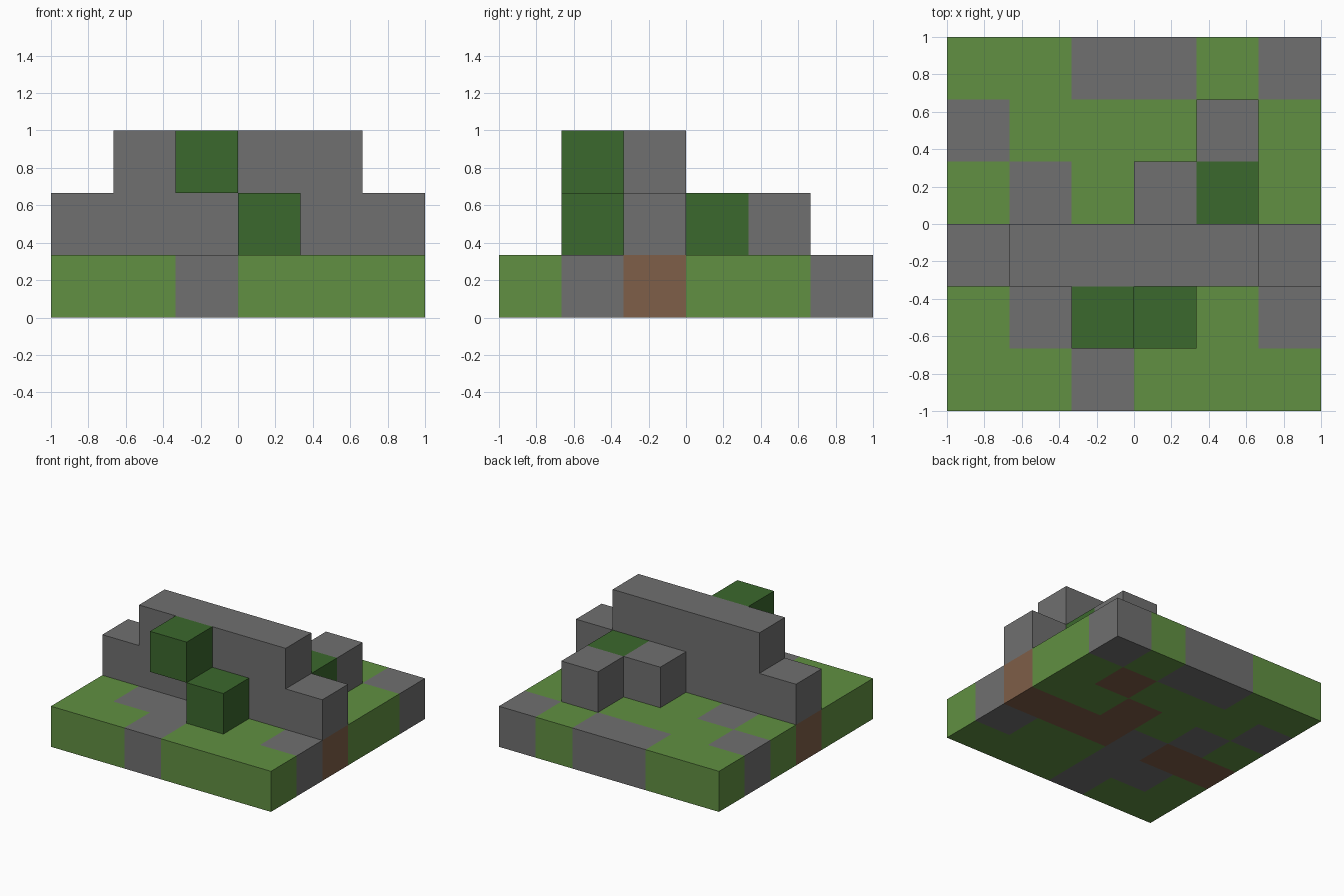
import bpy
import bmesh
from mathutils import Vector

cube = bpy.data.objects.get("Cube")
if cube:
    bpy.data.objects.remove(cube, do_unlink=True)

SIZE = 2 / 6  # edge length of one block


def make_material(name, rgb):
    mat = bpy.data.materials.new(name)
    mat.use_nodes = True
    mat.diffuse_color = (*rgb, 1)
    bsdf = next(n for n in mat.node_tree.nodes if n.type == "BSDF_PRINCIPLED")
    bsdf.inputs["Base Color"].default_value = (*rgb, 1)
    return mat


MATERIALS = {
    "G": make_material("grass green", (0.119, 0.279, 0.054)),
    "S": make_material("stone grey", (0.162, 0.162, 0.162)),
    "B": make_material("dirt brown", (0.212, 0.112, 0.065)),
    "L": make_material("leaf green", (0.044, 0.138, 0.026)),
}

# Ground layer, back row first, left to right along +x
GROUND = [
    "GGSSGS",
    "SGGGBG",
    "GSGBGG",
    "BBSBBB",
    "GSSGGS",
    "GGSGGG",
]

# Each part maps a grid cell (column, row, layer) to a material key
PARTS = {
    "ground_slab": {(x, 5 - r, 0): key
                    for r, row in enumerate(GROUND) for x, key in enumerate(row)},
    "stone_wall": {(x, 2, layer): "S"
                   for layer in (1, 2) for x in range(layer - 1, 7 - layer)},
    "stone_boulders": {(3, 3, 1): "S", (4, 4, 1): "S"},
    "leaf_blocks": {(3, 1, 1): "L", (2, 1, 2): "L", (4, 3, 1): "L"},
}
OCCUPIED = {cell for cells in PARTS.values() for cell in cells}


def build_part(name, cells):
    """Join the blocks of a part, leaving out faces hidden between blocks."""
    mesh = bpy.data.meshes.new(name)
    keys = sorted(set(cells.values()))
    for key in keys:
        mesh.materials.append(MATERIALS[key])
    bm = bmesh.new()
    for cell, key in cells.items():
        centre = (Vector(cell) + Vector((0.5, 0.5, 0.5))) * SIZE - Vector((1, 1, 0))
        verts = bmesh.ops.create_cube(bm, size=SIZE)["verts"]
        bmesh.ops.translate(bm, verts=verts, vec=centre)
        hidden = []
        for face in {f for v in verts for f in v.link_faces}:
            face.material_index = keys.index(key)
            face.normal_update()
            neighbour = tuple(c + round(n) for c, n in zip(cell, face.normal))
            if neighbour in OCCUPIED:
                hidden.append(face)
        bmesh.ops.delete(bm, geom=hidden, context="FACES")
    bmesh.ops.remove_doubles(bm, verts=bm.verts, dist=0.001)
    bm.to_mesh(mesh)
    bm.free()
    bpy.context.scene.collection.objects.link(bpy.data.objects.new(name, mesh))


for part_name, part_cells in PARTS.items():
    build_part(part_name, part_cells)
